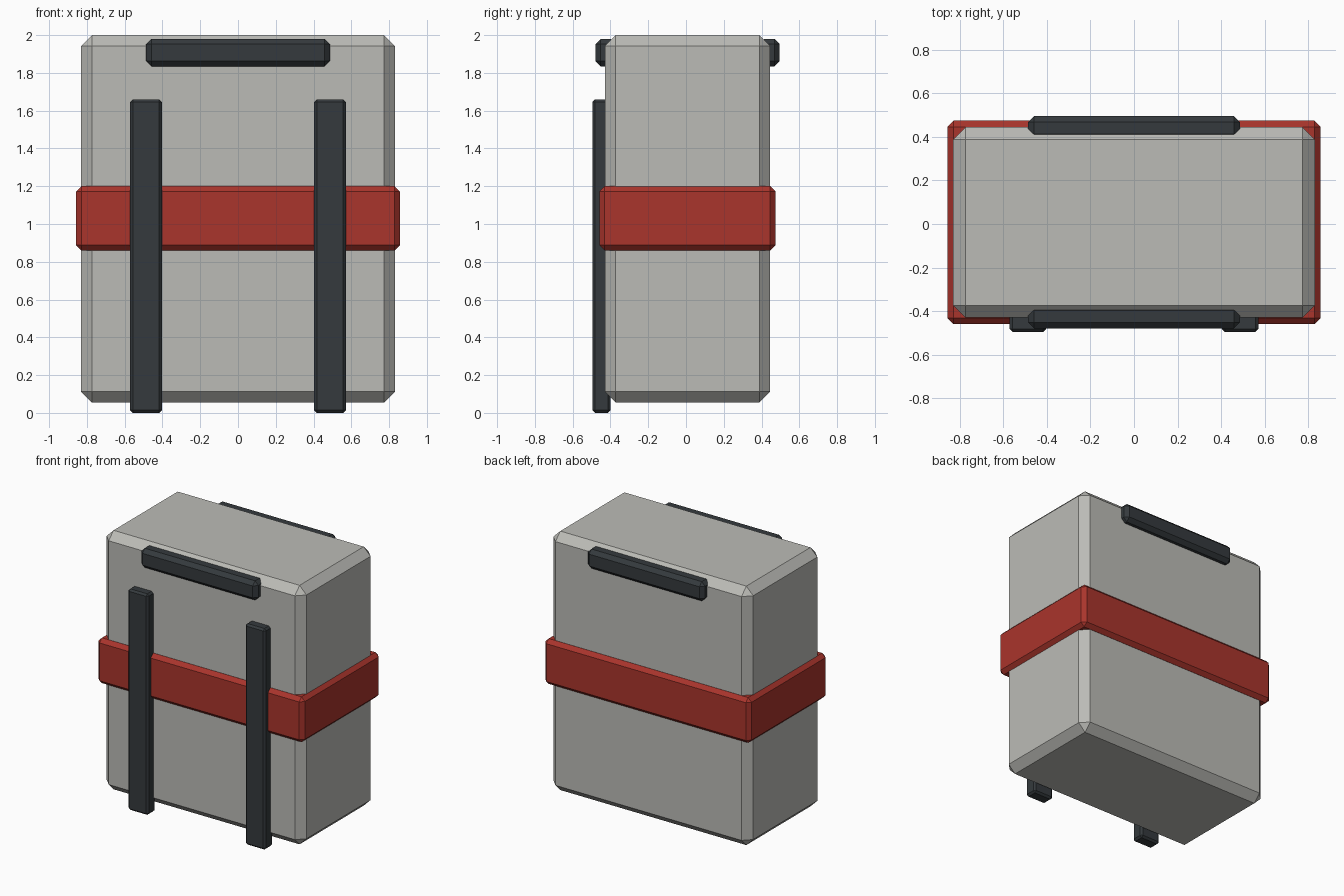
import bpy
import bmesh

if "Cube" in bpy.data.objects:
    bpy.data.objects.remove(bpy.data.objects["Cube"])


def material(name, rgb):
    m = bpy.data.materials.new(name)
    m.diffuse_color = (*rgb, 1)
    m.use_nodes = True
    m.node_tree.nodes["Principled BSDF"].inputs["Base Color"].default_value = m.diffuse_color
    return m


def chamfered_box(name, x, y, z, chamfer, mat):
    """Flat-shaded box spanning the given (min, max) ranges with single-cut edges."""
    bm = bmesh.new()
    bmesh.ops.create_cube(bm, size=1)
    for v in bm.verts:
        for i, (lo, hi) in enumerate((x, y, z)):
            v.co[i] = lo if v.co[i] < 0 else hi
    bmesh.ops.bevel(bm, geom=bm.edges[:], offset=chamfer, segments=1,
                    profile=0.5, affect='EDGES')
    mesh = bpy.data.meshes.new(name)
    bm.to_mesh(mesh)
    bm.free()
    mesh.materials.append(mat)
    obj = bpy.data.objects.new(name, mesh)
    bpy.context.collection.objects.link(obj)
    return obj


shell = material("shell_grey", (0.50, 0.50, 0.47))
red = material("band_red", (0.40, 0.035, 0.025))
dark = material("dark_trim", (0.035, 0.042, 0.047))

# Main case and the band around its middle
chamfered_box("case_body", (-0.83, 0.83), (-0.43, 0.445), (0.055, 2.0), 0.057, shell)
chamfered_box("middle_band", (-0.857, 0.857), (-0.459, 0.474), (0.86, 1.2), 0.028, red)

# Two upright rails on the front, reaching the ground
for side, cx in (("left", -0.487), ("right", 0.487)):
    chamfered_box(f"{side}_rail", (cx - 0.084, cx + 0.084), (-0.496, -0.40),
                  (0.0, 1.66), 0.014, dark)

# Grab bars near the top, front and back
for side, y in (("front", (-0.48, -0.37)), ("back", (0.386, 0.496))):
    chamfered_box(f"{side}_handle", (-0.486, 0.486), y, (1.835, 1.98), 0.028, dark)
